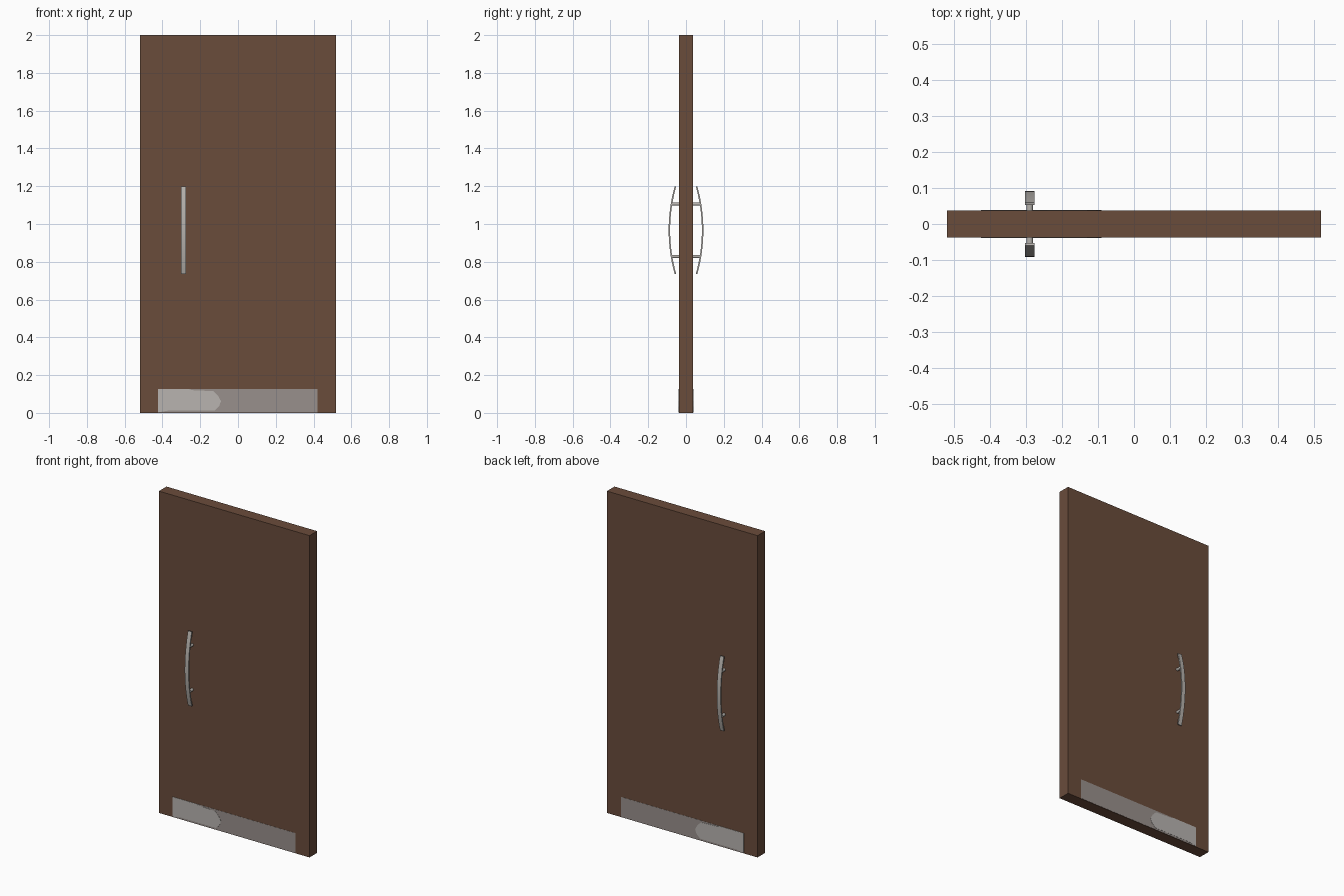
import bpy, bmesh, math
from mathutils import Matrix

if "Cube" in bpy.data.objects:
    bpy.data.objects.remove(bpy.data.objects["Cube"])


def srgb(*c):
    return [((v / 255 + 0.055) / 1.055) ** 2.4 for v in c] + [1.0]


def material(name, *c):
    m = bpy.data.materials.new(name)
    m.diffuse_color = srgb(*c)
    m.use_nodes = True
    m.node_tree.nodes["Principled BSDF"].inputs["Base Color"].default_value = m.diffuse_color
    return m


BROWN = material("brown wood", 106, 76, 59)
STEEL = material("brushed steel", 182, 178, 173)
GREY = material("grey steel", 153, 144, 140)
LIGHT = material("light steel", 184, 180, 176)


def finish(name, bm, mat):
    bmesh.ops.recalc_face_normals(bm, faces=bm.faces[:])
    me = bpy.data.meshes.new(name)
    bm.to_mesh(me)
    bm.free()
    me.materials.append(mat)
    ob = bpy.data.objects.new(name, me)
    bpy.context.collection.objects.link(ob)
    return ob


def prism(name, points, offset, mat):
    """Extrude a closed outline of 3D points by an offset vector."""
    bm = bmesh.new()
    face = bm.faces.new([bm.verts.new(p) for p in points])
    new = bmesh.ops.extrude_face_region(bm, geom=[face])["geom"]
    verts = [v for v in new if isinstance(v, bmesh.types.BMVert)]
    bmesh.ops.translate(bm, verts=verts, vec=offset)
    return finish(name, bm, mat)


def smooth(ob):
    bpy.ops.object.select_all(action='DESELECT')
    ob.select_set(True)
    bpy.context.view_layer.objects.active = ob
    bpy.ops.object.shade_smooth_by_angle(angle=math.radians(30))


HW, HT = 0.518, 0.037          # door half width and half thickness
HX, HZ = -0.289, 0.967         # handle centre
RADIUS, THICK, REACH = 0.857, 0.008, 0.092

# Door slab
prism("door_slab", [(-HW, -HT, 0), (HW, -HT, 0), (HW, -HT, 2), (-HW, -HT, 2)],
      (0, 2 * HT, 0), BROWN)

for side, s in (("front", -1), ("back", 1)):
    # Bowed pull bar: arc profile extruded sideways
    a = math.asin(0.232 / RADIUS)
    angles = [-a + 2 * a * i / 16 for i in range(17)]
    arc = [(r, t) for r, ts in ((RADIUS, angles), (RADIUS - THICK, angles[::-1])) for t in ts]
    bar = [(HX - 0.013, s * (REACH - RADIUS + r * math.cos(t)), HZ + r * math.sin(t))
           for r, t in arc]
    smooth(prism(side + "_pull_bar", bar, (0.026, 0, 0), STEEL))

    # Round posts joining the bar to the door
    for level, z in (("lower", 0.828), ("upper", 1.106)):
        bm = bmesh.new()
        y0, y1 = HT - 0.005, 0.077
        bmesh.ops.create_cone(
            bm, cap_ends=True, segments=20, radius1=0.009, radius2=0.009, depth=y1 - y0,
            matrix=Matrix.Translation((HX, s * (y0 + y1) / 2, z)) @ Matrix.Rotation(math.pi / 2, 4, 'X'))
        smooth(finish(f"{side}_{level}_post", bm, STEEL))

    # Kick plate with a lighter rounded patch on the handle side
    y = s * (HT - 0.001)
    plate = [(-0.424, 0.002), (0.422, 0.002), (0.422, 0.126), (-0.424, 0.126)]
    prism(side + "_kick_plate", [(x, y, z) for x, z in plate], (0, s * 0.002, 0), GREY)
    patch = [(-0.424, 0.003), (-0.37, 0.012), (-0.125, 0.012), (-0.10, 0.035), (-0.09, 0.062),
             (-0.105, 0.09), (-0.13, 0.115), (-0.24, 0.12), (-0.26, 0.126), (-0.424, 0.126)]
    prism(side + "_kick_plate_patch", [(x, y, z) for x, z in patch], (0, s * 0.003, 0), LIGHT)
